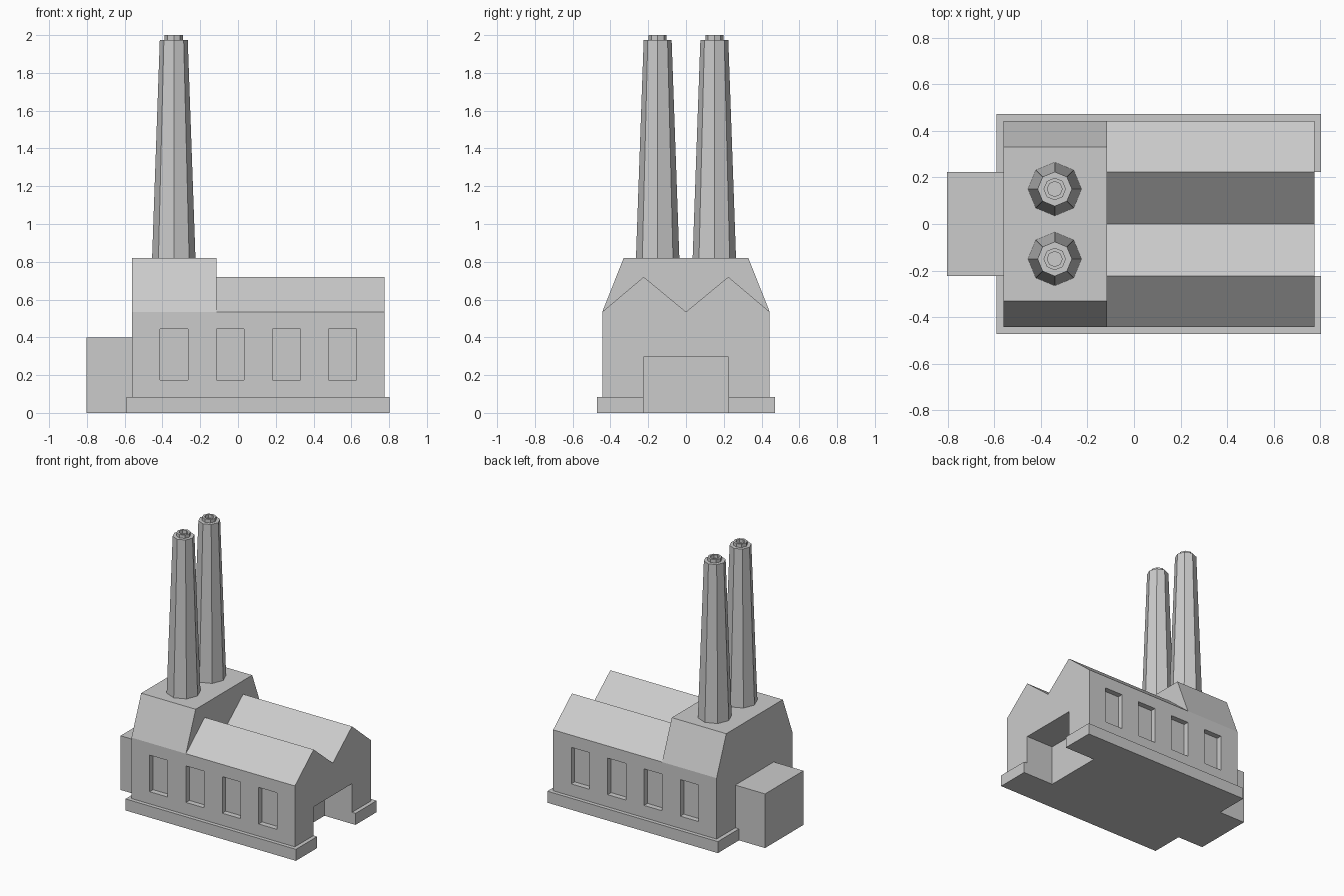
import bpy
import bmesh
import math

cube = bpy.data.objects.get("Cube")
if cube:
    bpy.data.objects.remove(cube, do_unlink=True)

# One plain grey for the whole model
grey = bpy.data.materials.new("plain_grey")
grey.use_nodes = True
colour = (0.6, 0.6, 0.6, 1.0)
grey.diffuse_color = colour
grey.node_tree.nodes["Principled BSDF"].inputs["Base Color"].default_value = colour


def finish(name, bm):
    bmesh.ops.recalc_face_normals(bm, faces=bm.faces)
    mesh = bpy.data.meshes.new(name)
    bm.to_mesh(mesh)
    bm.free()
    mesh.materials.append(grey)
    obj = bpy.data.objects.new(name, mesh)
    bpy.context.collection.objects.link(obj)
    return obj


def add_loft(bm, rings):
    """Skin a list of equal-sized point rings and cap both ends."""
    loops = [[bm.verts.new(p) for p in ring] for ring in rings]
    count = len(loops[0])
    for low, high in zip(loops, loops[1:]):
        for i in range(count):
            j = (i + 1) % count
            bm.faces.new((low[i], low[j], high[j], high[i]))
    bm.faces.new(loops[0])
    bm.faces.new(loops[-1])


def add_prism(bm, profile, x0, x1):
    """Extrude a (y, z) profile along x."""
    add_loft(bm, [[(x, y, z) for y, z in profile] for x in (x0, x1)])


def prism(name, profile, x0, x1):
    bm = bmesh.new()
    add_prism(bm, profile, x0, x1)
    return finish(name, bm)


def rect(y0, y1, z0, z1):
    return [(y0, z0), (y1, z0), (y1, z1), (y0, z1)]


def boolean(obj, tool, operation):
    tool.hide_render = True
    mod = obj.modifiers.new("shape", "BOOLEAN")
    mod.operation = operation
    mod.solver = "EXACT"
    mod.object = tool
    bpy.context.view_layer.objects.active = obj
    bpy.ops.object.modifier_apply(modifier=mod.name)


WEST, EAST, TOWER_EAST = -0.56, 0.775, -0.115
HALF, EAVE, PLINTH, DOOR = 0.443, 0.535, 0.085, 0.224

# Hall with twin gables, joined to the sloped boiler house
hall = [(-HALF, PLINTH), (HALF, PLINTH), (HALF, EAVE), (DOOR, 0.72),
        (0, EAVE), (-DOOR, 0.72), (-HALF, EAVE)]
tower = [(-HALF, PLINTH), (HALF, PLINTH), (HALF, EAVE), (0.33, 0.82),
         (-0.33, 0.82), (-HALF, EAVE)]
walls = prism("factory_walls", hall, WEST, EAST)
boiler_house = prism("boiler_house", tower, WEST, TOWER_EAST)
boolean(walls, boiler_house, "UNION")
bpy.data.objects.remove(boiler_house, do_unlink=True)

# Plinth and rear annex
plinth = prism("plinth", rect(-0.471, 0.471, 0, PLINTH), -0.59, 0.803)
prism("annex", rect(-DOOR, DOOR, 0, 0.4), -0.803, WEST)

# Loading door recess through wall and plinth
door = prism("door_cutter", rect(-DOOR, DOOR, -0.1, 0.297), 0.55, 1.0)
for part in (walls, plinth):
    boolean(part, door, "DIFFERENCE")
bpy.data.objects.remove(door, do_unlink=True)

# Four recessed windows on each long side
bm = bmesh.new()
for side in (-1, 1):
    for i in range(4):
        x = -0.412 + i * 0.297
        add_prism(bm, rect(side * 0.403, side * 0.6, 0.175, 0.445), x, x + 0.148)
windows = finish("window_cutter", bm)
boolean(walls, windows, "DIFFERENCE")
bpy.data.objects.remove(windows, do_unlink=True)


# Tapered octagonal chimneys with a hollow lip
def chimney(name, x, y):
    profile = [(0.115, 0.815), (0.074, 1.975), (0.048, 1.975),
               (0.048, 2.0), (0.032, 2.0), (0.032, 1.975)]
    angles = [i * math.tau / 8 for i in range(8)]
    bm = bmesh.new()
    add_loft(bm, [[(x + r * math.cos(a), y + r * math.sin(a), z) for a in angles]
                  for r, z in profile])
    finish(name, bm)


chimney("front_chimney", -0.34, -0.15)
chimney("back_chimney", -0.34, 0.15)
